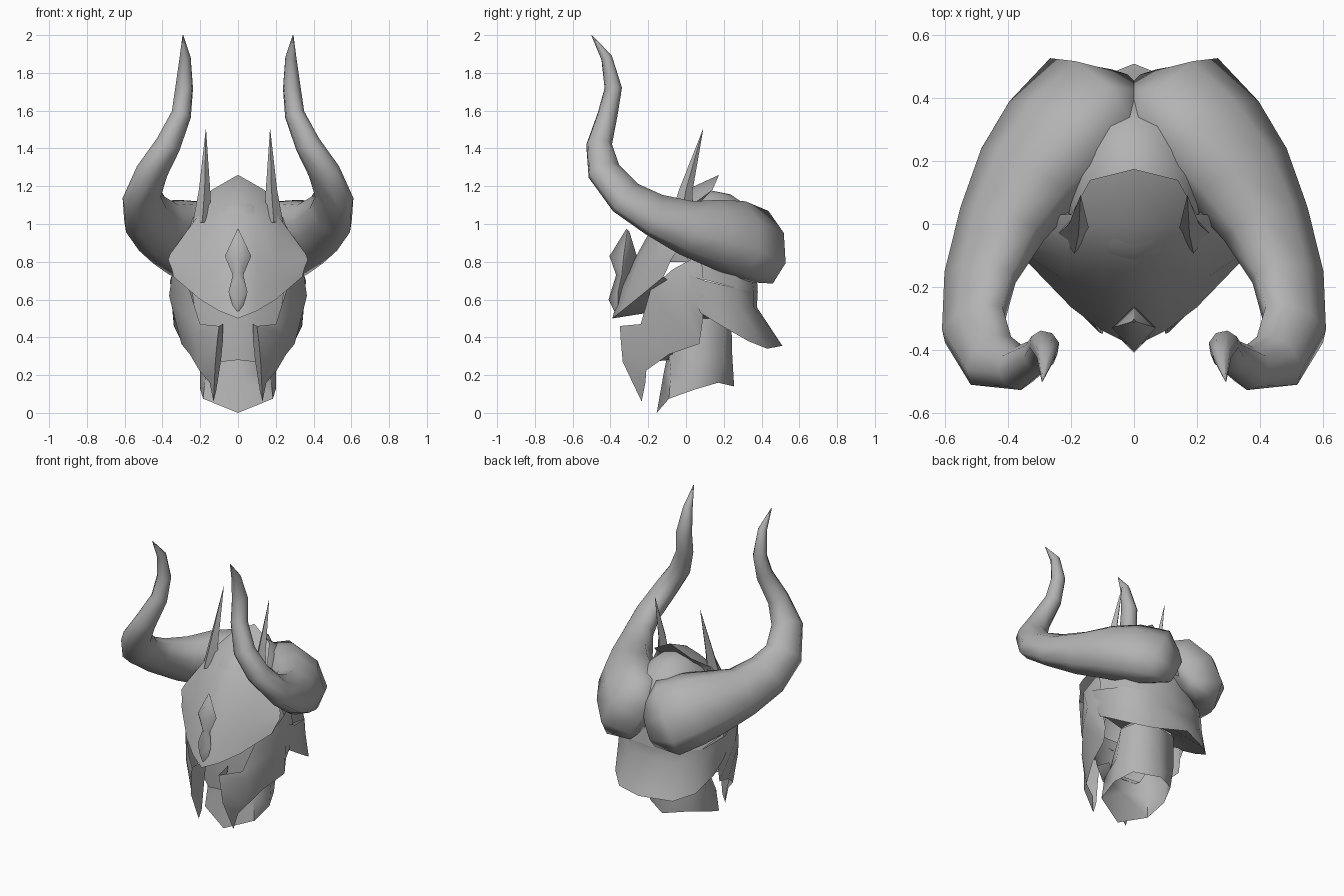
import bpy, bmesh, math
from mathutils import Vector

steel = bpy.data.materials.new("grey_steel")
steel.diffuse_color = (0.45, 0.45, 0.45, 1)
CENTRE = Vector((0, 0.08, 0.7))


def finish(name, bm, closed, angle=60):
    """Orient the faces outwards, mirror across x and smooth with sharp edges."""
    bmesh.ops.remove_doubles(bm, verts=bm.verts, dist=0.0005)
    bmesh.ops.recalc_face_normals(bm, faces=bm.faces)
    if not closed:
        out = sum(f.normal.dot(f.calc_center_median() - CENTRE) * f.calc_area() for f in bm.faces)
        if out < 0:
            bmesh.ops.reverse_faces(bm, faces=bm.faces)
    me = bpy.data.meshes.new(name)
    bm.to_mesh(me)
    bm.free()
    me.materials.append(steel)
    me.shade_smooth()
    me.set_sharp_from_angle(angle=math.radians(angle))
    ob = bpy.data.objects.new(name, me)
    bpy.context.collection.objects.link(ob)
    mod = ob.modifiers.new("mirror", "MIRROR")
    mod.use_clip = True
    return ob


def sheet(name, rows):
    """Half plate from rows of points; short rows end the plate early."""
    bm = bmesh.new()
    grid = [[bm.verts.new(p) for p in r] for r in rows]
    for a, b in zip(grid, grid[1:]):
        for i in range(min(len(a), len(b)) - 1):
            bm.faces.new((a[i], a[i + 1], b[i + 1], b[i]))
    return finish(name, bm, False)


def tube(name, path, sides, up):
    """Tapered tube: each entry is x, y, z, half width, half height."""
    bm = bmesh.new()
    pts = [Vector(p[:3]) for p in path]
    up, rings = Vector(up), []
    for i, p in enumerate(pts):
        t = (pts[min(i + 1, len(pts) - 1)] - pts[max(i - 1, 0)]).normalized()
        up = (up - t * up.dot(t)).normalized()
        side = t.cross(up)
        w, h = path[i][3:]
        rings.append([bm.verts.new(p + side * w * math.cos(k * math.tau / sides)
                                   + up * h * math.sin(k * math.tau / sides)) for k in range(sides)])
    for a, b in zip(rings, rings[1:]):
        for k in range(sides):
            n = (k + 1) % sides
            bm.faces.new((a[k], a[n], b[n], b[k]))
    bm.faces.new(rings[0])
    bm.faces.new(rings[-1])
    return finish(name, bm, True, 75)


# Great curved horns sweeping from the back, round the sides and upwards
tube("horn", [(.02, .42, .82, .06, .15), (.14, .395, .88, .15, .245), (.235, .28, .92, .17, .235),
              (.335, .15, .95, .16, .20), (.42, 0, .98, .13, .16), (.49, -.17, 1.05, .09, .14),
              (.51, -.32, 1.14, .08, .12), (.455, -.435, 1.28, .075, .10),
              (.37, -.46, 1.42, .068, .07), (.30, -.415, 1.58, .053, .055),
              (.285, -.385, 1.72, .05, .045), (.28, -.42, 1.88, .03, .03),
              (.292, -.50, 2.0, .002, .002)], 8, (0, -.38, 1))

# Thin upright spikes on the crown
tube("crown_spike", [(.19, -.03, 1.0, .05, .065), (.177, 0, 1.18, .03, .035),
                     (.17, .09, 1.5, .001, .001)], 4, (0, 1, 0))

# Forehead plate with flared rear crest and pointed brow
sheet("forehead_plate", [
    [(0, .10, 1.17), (.12, .08, 1.12), (.18, .02, 1.04), (.24, .05, .98)],
    [(0, .175, 1.26), (.14, .14, 1.18), (.20, .03, 1.1), (.25, .03, 1.0)],
    [(0, 0, 1.18), (.10, 0, 1.15), (.20, -.05, 1.06), (.30, 0, .92)],
    [(0, -.17, 1.0), (.10, -.14, 1.0), (.22, -.10, .95), (.36, -.06, .84)],
    [(0, -.28, .80), (.10, -.25, .80), (.22, -.18, .78), (.37, -.08, .81)],
    [(0, -.35, .65), (.10, -.30, .66), (.20, -.24, .68), (.35, -.10, .76)],
    [(0, -.39, .50), (.10, -.34, .54), (.20, -.265, .60), (.34, -.12, .72)],
    [(0, -.20, .53), (.10, -.20, .55), (.18, -.16, .59), (.30, -.08, .69)]])

# Diamond ornament running down to the brow tip
sheet("brow_ornament", [
    [(0, -.315, .975), (.004, -.31, .97), (0, -.30, .96)],
    [(0, -.405, .83), (.07, -.33, .83), (0, -.26, .83)],
    [(0, -.37, .73), (.028, -.34, .73), (0, -.29, .73)],
    [(0, -.41, .60), (.05, -.36, .64), (0, -.33, .64)],
    [(0, -.365, .51), (.01, -.36, .51), (0, -.35, .51)]])

# Skull dome beneath the plates
bm = bmesh.new()
bmesh.ops.create_uvsphere(bm, u_segments=14, v_segments=8, radius=1)
for v in bm.verts:
    v.co = (v.co.x * .24, v.co.y * .30 + .12, v.co.z * .30 + .88)
bmesh.ops.bisect_plane(bm, geom=bm.verts[:] + bm.edges[:] + bm.faces[:], plane_co=(0, 0, 0),
                       plane_no=(-1, 0, 0), clear_outer=True)
# Keep only the upper part, the rest is hidden by the face and neck guard
bmesh.ops.bisect_plane(bm, geom=bm.verts[:] + bm.edges[:] + bm.faces[:], plane_co=(0, 0, .80),
                       plane_no=(0, 0, -1), clear_outer=True)
finish("skull_dome", bm, False)

# Cheek guards ending in long front fangs
sheet("cheek_guard", [
    [(.08, -.22, .47), (.10, -.35, .46), (.20, -.24, .47), (.26, -.185, .66), (.345, -.07, .76),
     (.34, .08, .84)],
    [(.08, -.24, .38), (.11, -.345, .38), (.235, -.22, .42), (.31, -.12, .55), (.365, -.01, .62),
     (.35, .10, .62)],
    [(.09, -.24, .28), (.12, -.335, .27), (.205, -.21, .225), (.255, -.09, .31), (.30, .07, .365),
     (.30, .085, .46)],
    [(.115, -.225, .12), (.13, -.235, .06), (.15, -.215, .16)]])

# Flared neck guard around the back, hollow underneath
sheet("neck_guard", [
    [(.35, .02, .73), (.36, .10, .70), (.31, .27, .66), (.17, .36, .64), (0, .38, .64)],
    [(.345, .06, .57), (.35, .13, .57), (.31, .28, .56), (.17, .36, .56), (0, .375, .56)],
    [(.335, .075, .53), (.34, .19, .46), (.30, .33, .38), (.20, .43, .34), (0, .51, .355)],
    [(.28, .08, .53), (.27, .16, .50), (.23, .25, .46), (.14, .32, .44), (0, .36, .44)],
    [(.17, .08, .50), (.17, .14, .50), (.16, .19, .50), (.10, .23, .50), (0, .24, .50)]])

# Back of the skull under the horns
sheet("skull_back", [
    [(.32, .0, .84), (.27, .26, .82), (.14, .34, .80), (0, .37, .80)],
    [(.35, .04, .72), (.31, .27, .66), (.17, .36, .64), (0, .38, .64)]])

# Recessed face and chin
sheet("face", [
    [(0, -.20, .60), (.10, -.20, .60), (.25, -.12, .68)],
    [(0, -.21, .42), (.10, -.20, .42), (.21, -.14, .44)],
    [(0, -.20, .28), (.09, -.19, .27), (.18, -.14, .33)],
    [(0, -.10, .28), (.09, -.09, .28), (.15, -.06, .33)]])

# Open neck with a slanted lower rim
sheet("neck", [
    [(0, -.10, .30), (.12, -.09, .30), (.17, .08, .50), (.14, .21, .50), (0, .24, .50)],
    [(0, -.12, .20), (.17, -.08, .22), (.20, .07, .28), (.15, .20, .30), (0, .245, .30)],
    [(0, -.155, 0), (.185, -.09, .075), (.20, .05, .125), (.15, .17, .16), (0, .255, .14)]])
